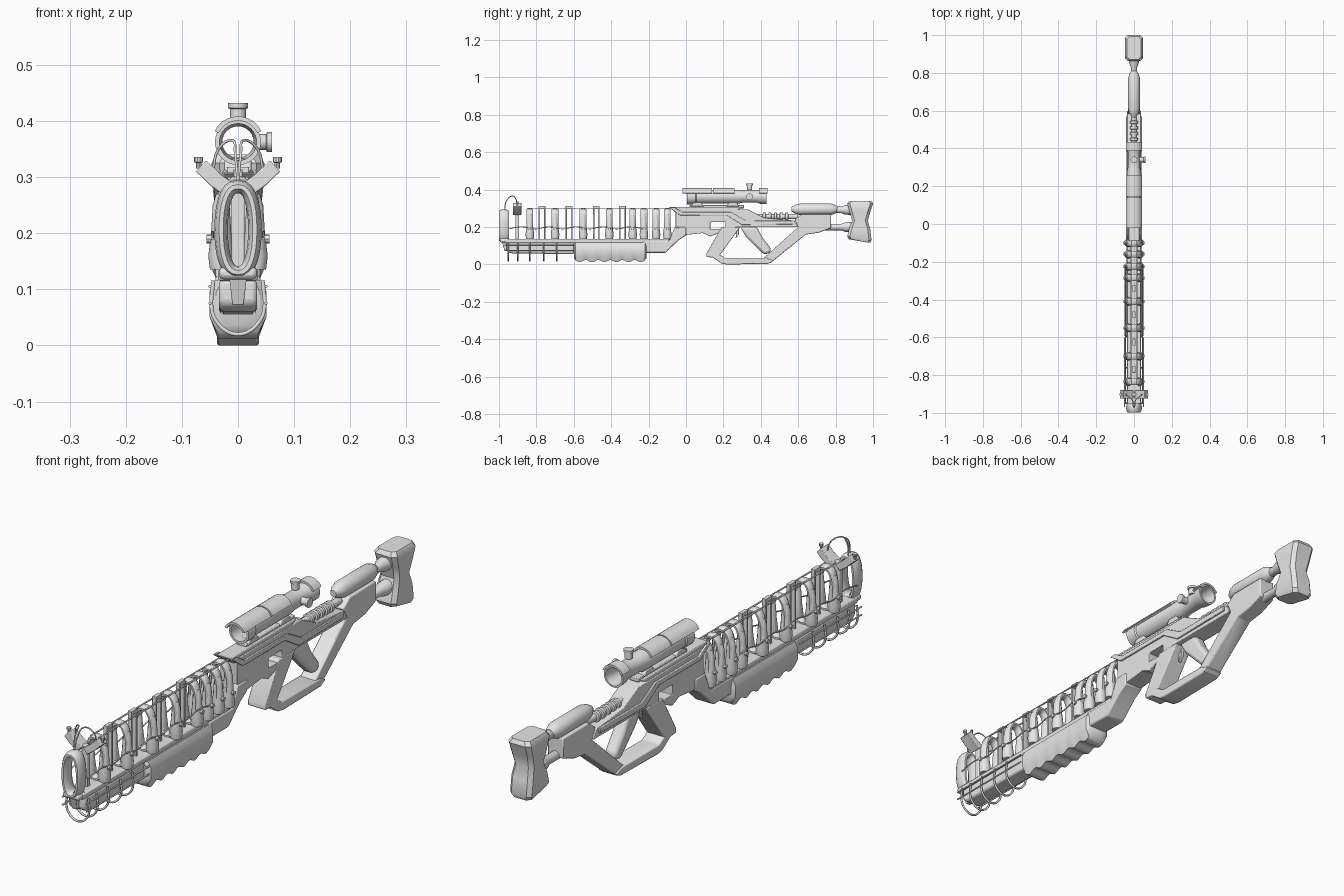
import bpy, bmesh, math
from math import sin, cos, pi, radians
from mathutils import Vector

if "Cube" in bpy.data.objects:
    bpy.data.objects.remove(bpy.data.objects["Cube"])

grey = bpy.data.materials.new("plain_grey")
grey.use_nodes = True
grey.diffuse_color = (0.8, 0.8, 0.8, 1)
grey.node_tree.nodes["Principled BSDF"].inputs["Base Color"].default_value = (0.8, 0.8, 0.8, 1)


def finish(ob, bevel=0.0):
    """Material, optional bevel and smooth shading with sharp edges."""
    ob.data.materials.append(grey)
    if bevel:
        m = ob.modifiers.new("bevel", "BEVEL")
        m.width, m.segments, m.limit_method = bevel, 2, "ANGLE"
        m.angle_limit = radians(30)
    bpy.ops.object.select_all(action="DESELECT")
    ob.select_set(True)
    bpy.context.view_layer.objects.active = ob
    bpy.ops.object.shade_smooth_by_angle(angle=radians(35))
    return ob


def loft(name, sections, loop=False, bevel=0.0):
    """Skin equal-length closed sections; cap the ends unless looped."""
    bm = bmesh.new()
    rows = [[bm.verts.new(p) for p in s] for s in sections]
    n = len(rows[0])
    for i in range(len(rows) if loop else len(rows) - 1):
        a, b = rows[i], rows[(i + 1) % len(rows)]
        for j in range(n):
            k = (j + 1) % n
            bm.faces.new((a[j], a[k], b[k], b[j]))
    if not loop:
        bm.faces.new(rows[0])
        bm.faces.new(rows[-1])
    bmesh.ops.recalc_face_normals(bm, faces=bm.faces)
    me = bpy.data.meshes.new(name)
    bm.to_mesh(me)
    bm.free()
    ob = bpy.data.objects.new(name, me)
    bpy.context.collection.objects.link(ob)
    return finish(ob, bevel)


def prism(name, profile, half, bevel=0.004, x=0.0):
    """Side profile (y, z) extruded across x."""
    return loft(name, [[(x + s * half, y, z) for y, z in profile] for s in (-1, 1)], bevel=bevel)


def box(name, x, y, z, bevel=0.003):
    """Box from (low, high) pairs."""
    return prism(name, [(y[0], z[0]), (y[1], z[0]), (y[1], z[1]), (y[0], z[1])],
                 (x[1] - x[0]) / 2, bevel, (x[0] + x[1]) / 2)


def lathe(name, profile, origin, axis="Y", hollow=False, steps=24):
    """Turn (distance, radius) pairs about an axis through origin."""
    turn = {"X": lambda d, a, b: (d, a, b), "Y": lambda d, a, b: (a, d, b), "Z": lambda d, a, b: (a, b, d)}[axis]
    rings = [[Vector(origin) + Vector(turn(d, r * cos(2 * pi * i / steps), r * sin(2 * pi * i / steps)))
              for i in range(steps)] for d, r in profile]
    return loft(name, rings, loop=hollow)


def wire(name, points, radius, smooth=True):
    """Round wire through points."""
    cu = bpy.data.curves.new(name, "CURVE")
    cu.dimensions, cu.bevel_depth, cu.bevel_resolution = "3D", radius, 1
    cu.resolution_u, cu.use_fill_caps = 4, True
    sp = cu.splines.new("BEZIER" if smooth else "POLY")
    pts = sp.bezier_points if smooth else sp.points
    pts.add(len(points) - 1)
    for bp, p in zip(pts, points):
        if smooth:
            bp.co = p
            bp.handle_left_type = bp.handle_right_type = "AUTO"
        else:
            bp.co = (*p, 1)
    ob = bpy.data.objects.new(name, cu)
    bpy.context.collection.objects.link(ob)
    cu.materials.append(grey)


def coil_ring(name, y, half_depth, thick, low, high, width):
    """Upright oval ring with a rounded section."""
    cz, hz = (low + high) / 2, (high - low) / 2 - thick
    hx = width - thick
    secs = []
    for i in range(32):
        t = 2 * pi * i / 32
        c, s = cos(t), sin(t)
        p = Vector((hx * math.copysign(abs(c) ** 0.8, c), y, cz + hz * math.copysign(abs(s) ** 0.9, s)))
        out = Vector((c / hx, 0, s / hz)).normalized()
        secs.append([p + out * thick * cos(a) + Vector((0, half_depth * sin(a), 0))
                     for a in (2 * pi * k / 10 for k in range(10))])
    loft(name, secs, loop=True)


# Coil rings with flared sleeves at their feet
coil_ring("muzzle_ring", -0.973, 0.027, 0.012, 0.118, 0.295, 0.042)
for i, y in enumerate([-0.835, -0.7, -0.55, -0.41, -0.285, -0.225, -0.16, -0.1]):
    coil_ring(f"coil_ring_{i}", y, 0.019, 0.010, 0.13, 0.303, 0.043)
    for s in (-1, 1):
        lathe(f"coil_sleeve_{i}", [(0.135, 0.02), (0.16, 0.023), (0.2, 0.018), (0.25, 0.015), (0.27, 0.009)],
              (s * 0.03, y, 0), "Z", steps=12)
        lathe("coil_bolt", [(0.044, 0.008), (0.055, 0.008)], (s * 0.001 if s > 0 else -0.1, y, 0.19), "X", steps=8)

# Slim posts between the rings
for y in (-0.77, -0.625, -0.48, -0.34):
    for d in (-0.014, 0.014):
        box("post_leg", (-0.008, 0.008), (y + d - 0.004, y + d + 0.004), (0.13, 0.31), 0.001)
    box("post_cap", (-0.008, 0.008), (y - 0.018, y + 0.018), (0.3, 0.314), 0.001)

# Top rods and sagging side wires
for s in (-1, 1):
    wire("top_rod", [(s * 0.016, -0.85, 0.298), (s * 0.016, -0.06, 0.298)], 0.003, False)
    wire("side_wire", [(s * 0.045, -0.95 + 0.0725 * k, 0.19 + 0.012 * (k % 2)) for k in range(11)], 0.0025)

# Electrode pair near the muzzle
box("electrode_stem", (-0.012, 0.012), (-0.912, -0.892), (0.13, 0.29))
for s in (-1, 1):
    loft("electrode_arm", [[(s * (x + dx), y, z + dz) for y, dx, dz in
         ((-0.925, -0.009, 0.01), (-0.88, -0.009, 0.01), (-0.88, 0.009, -0.01), (-0.925, 0.009, -0.01))]
         for x, z in ((0.012, 0.275), (0.04, 0.295), (0.066, 0.32))], bevel=0.002)
    lathe("electrode_pin", [(0.315, 0.005), (0.325, 0.005), (0.327, 0.008), (0.336, 0.008)],
          (s * 0.07, -0.902, 0), "Z", steps=10)
    wire("electrode_wire", [(s * 0.045, -0.9, 0.31), (s * 0.035, -0.91, 0.35), (s * 0.01, -0.93, 0.366),
                            (s * 0.005, -0.96, 0.34), (0, -0.97, 0.29)], 0.0025)

# Lower rail, front block and cage hoops
box("lower_rail", (-0.036, 0.036), (-0.97, -0.09), (0.115, 0.137), 0.005)
prism("front_block", [(-0.96, 0.075), (-0.94, 0.06), (-0.6, 0.055), (-0.6, 0.118), (-0.96, 0.118)], 0.034, 0.008)
loft("front_tab", [[(-w, y, z), (w, y, z), (w, y + 0.04, z), (-w, y + 0.04, z)]
                   for w, y, z in ((0.016, -0.985, 0.125), (0.01, -0.97, 0.072))], bevel=0.002)
box("muzzle_foot", (-0.034, 0.034), (-0.995, -0.95), (0.118, 0.14), 0.008)
for y in (-0.95, -0.9, -0.835, -0.76, -0.69):
    wire("cage_hoop", [(0.05 * cos(a), y, 0.085 - (0.065 * sin(a))) for a in
                       (pi * k / 8 - 0.5 * (k == 0) + 0.5 * (k == 8) for k in range(9))], 0.004)
for s in (-1, 1):
    for z in (0.075, 0.105):
        wire("cage_rod", [(s * 0.05, -0.97, z), (s * 0.05, -0.6, z)], 0.003, False)

# Handguard with finger waves underneath
secs = []
for k in range(41):
    t = k / 40
    y, end = -0.6 + 0.39 * t, 0.012 * (k in (0, 40))
    b = 0.018 + 0.006 * cos(t * 12 * pi) + end
    half = [(0.036 - end, b), (0.051 - end, 0.052), (0.051 - end, 0.095), (0.04 - end, 0.117)]
    secs.append([(x, y, z) for x, z in half] + [(-x, y, z) for x, z in reversed(half)])
loft("handguard", secs)
prism("handguard_neck", [(-0.23, 0.125), (-0.23, 0.062), (-0.11, 0.062), (-0.04, 0.13), (0.0, 0.155),
                         (0.0, 0.2), (-0.06, 0.2), (-0.09, 0.125)], 0.04, 0.006)

# Receiver with an open side port
body = prism("receiver", [(-0.055, 0.165), (0.0, 0.158), (0.09, 0.168), (0.13, 0.15), (0.18, 0.17), (0.27, 0.2),
                          (0.6, 0.2), (0.58, 0.235), (0.42, 0.25), (0.33, 0.295), (-0.055, 0.295)], 0.036)
cutter = box("port_cutter", (-0.1, 0.1), (0.13, 0.21), (0.19, 0.228), 0)
cutter.hide_render = True
cut = body.modifiers.new("port", "BOOLEAN")
cut.operation, cut.object = "DIFFERENCE", cutter
bpy.context.view_layer.objects.active = body
bpy.ops.object.modifier_apply(modifier="port")
bpy.data.objects.remove(cutter)
prism("receiver_rail", [(-0.09, 0.308), (-0.06, 0.28), (-0.02, 0.265), (0.0, 0.285), (0.26, 0.285), (0.31, 0.308)], 0.03)
for s in (-1, 1):
    prism("side_rib", [(-0.09, 0.305), (-0.03, 0.262), (0.22, 0.262), (0.3, 0.212), (0.57, 0.215), (0.57, 0.235),
                       (0.32, 0.235), (0.24, 0.28), (-0.02, 0.28), (-0.06, 0.305)], 0.004, 0.002, s * 0.039)

# Open trigger frame and grip
prism("front_strut", [(0.19, 0.2), (0.29, 0.2), (0.17, 0.035), (0.11, 0.04), (0.11, 0.06)], 0.037)
prism("guard_base", [(0.11, 0.045), (0.14, 0.04), (0.19, 0.005), (0.22, 0.0), (0.44, 0.004), (0.47, 0.02),
                     (0.43, 0.034), (0.21, 0.034), (0.17, 0.06)], 0.037)
prism("rear_strut", [(0.41, 0.03), (0.45, 0.006), (0.64, 0.16), (0.71, 0.17), (0.775, 0.195), (0.775, 0.27),
                     (0.62, 0.27), (0.58, 0.24), (0.6, 0.2)], 0.032)
prism("grip", [(0.29, 0.2), (0.38, 0.2), (0.405, 0.15), (0.455, 0.085), (0.45, 0.06), (0.415, 0.055), (0.36, 0.11),
               (0.32, 0.15)], 0.024, 0.012)
prism("trigger", [(0.27, 0.2), (0.285, 0.2), (0.282, 0.16), (0.265, 0.14), (0.268, 0.165)], 0.006, 0.002)

# Recoil rod with collars
rod = [(0.38, 0.014)]
for k in range(5):
    y = 0.41 + 0.03 * k
    rod += [(y, 0.014), (y + 0.002, 0.021), (y + 0.015, 0.021), (y + 0.017, 0.014)]
lathe("recoil_rod", rod + [(0.6, 0.014)], (0, 0, 0.256), steps=16)

# Cheek rest, buffer tubes and butt pad
lathe("cheek_rest", [(0.565, 0.012), (0.585, 0.024), (0.61, 0.031), (0.775, 0.031), (0.8, 0.022), (0.81, 0.015)],
      (0, 0, 0.295))
for z in (0.292, 0.2):
    lathe("buffer_tube", [(0.74, 0.017), (0.83, 0.017), (0.85, 0.025), (0.89, 0.028)], (0, 0, z), steps=16)
secs = []
for z, front, back, w in ((0.135, 0.87, 0.985, 0.038), (0.15, 0.862, 0.992, 0.045), (0.19, 0.872, 0.985, 0.045),
                          (0.235, 0.888, 0.972, 0.04), (0.28, 0.875, 0.985, 0.045), (0.325, 0.862, 1.0, 0.047),
                          (0.34, 0.872, 0.992, 0.038)):
    drop = 0.018 if z < 0.16 else 0
    c = 0.014
    secs.append([(-w + c, front, z), (w - c, front, z), (w, front + c, z), (w, back - c, z - drop),
                 (w - c, back, z - drop), (-w + c, back, z - drop), (-w, back - c, z - drop), (-w, front + c, z)])
loft("butt_pad", secs)

# Scope: hollow tube, hood, knobs and mount
lathe("scope_tube", [(0.005, 0.033), (0.005, 0.041), (0.05, 0.041), (0.055, 0.037), (0.28, 0.037), (0.3, 0.032),
                     (0.38, 0.032), (0.395, 0.038), (0.43, 0.04), (0.43, 0.033), (0.38, 0.028), (0.3, 0.028)],
      (0, 0, 0.3625), hollow=True, steps=32)
for name, y0, y1 in (("front_hood", -0.02, 0.14), ("middle_hood", 0.145, 0.26), ("rear_hood", 0.39, 0.435)):
    arc = [radians(25 + 13 * k) for k in range(11)]
    sec = [(0.046 * cos(a), 0.3625 + 0.046 * sin(a)) for a in arc]
    sec += [(0.038 * cos(a), 0.3625 + 0.038 * sin(a)) for a in reversed(arc)]
    loft(name, [[(x, y, z) for x, z in sec] for y in (y0, y1)])
knob = [(0.028, 0.014), (0.05, 0.014), (0.052, 0.018), (0.061, 0.018)]
lathe("side_knob", knob, (0, 0.34, 0.3625), "X")
lathe("top_knob", [(d + 0.009, r) for d, r in knob], (0, 0.34, 0.3625), "Z")
box("scope_mount", (-0.02, 0.02), (0.02, 0.31), (0.3, 0.318))
for y in (0.06, 0.25):
    prism("mount_foot", [(y - 0.035, 0.31), (y + 0.035, 0.31), (y + 0.02, 0.333), (y - 0.02, 0.333)], 0.024)
